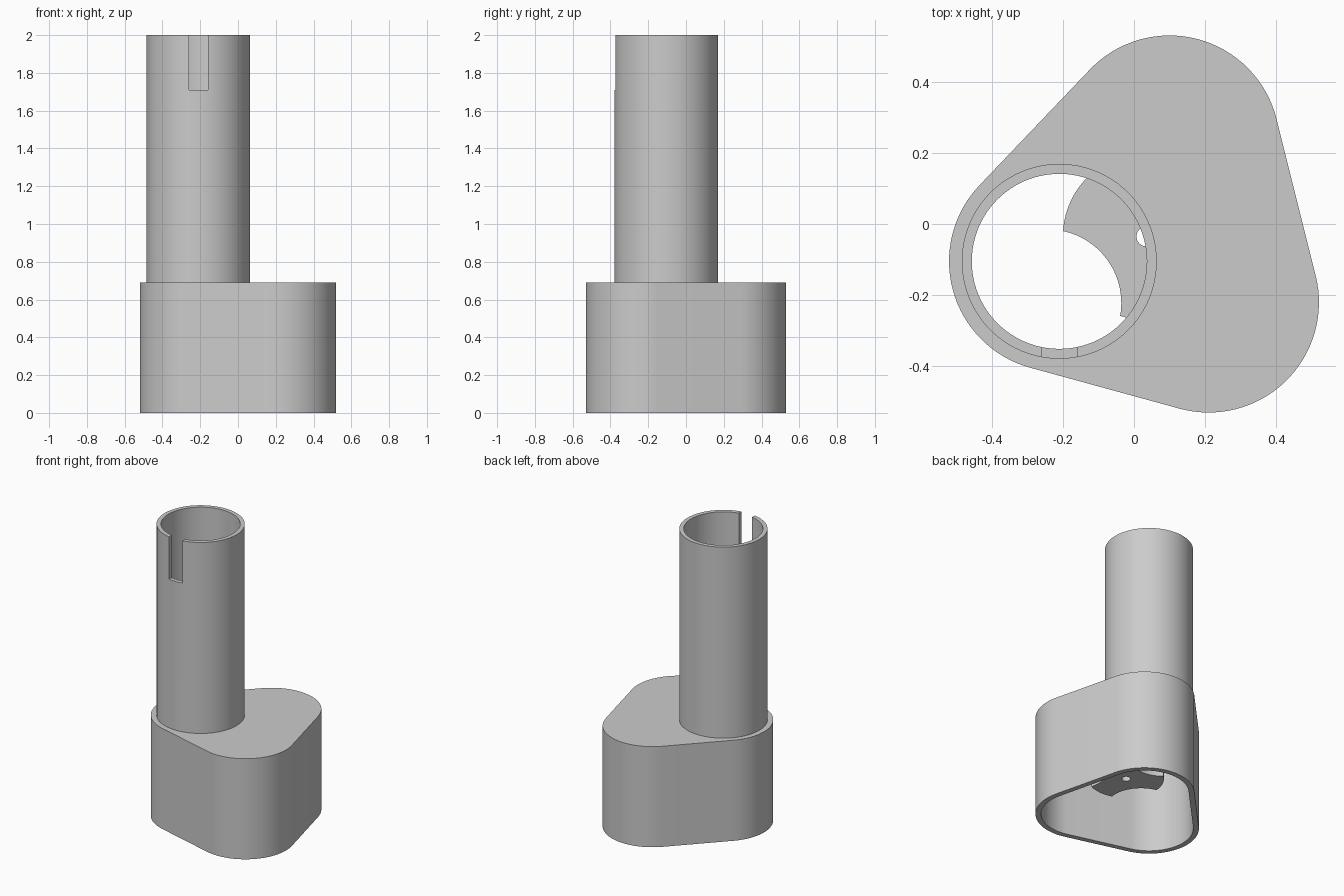
import bpy, bmesh
from math import atan2, cos, sin, pi, tau, radians
from mathutils import Vector

if "Cube" in bpy.data.objects:
    bpy.data.objects.remove(bpy.data.objects["Cube"], do_unlink=True)

grey = bpy.data.materials.new("light_grey")
grey.use_nodes = True
COLOUR = (0.6, 0.6, 0.6, 1)
grey.diffuse_color = COLOUR
grey.node_tree.nodes["Principled BSDF"].inputs["Base Color"].default_value = COLOUR

TUBE = Vector((-0.21, -0.105))
CORNERS = [TUBE, Vector((0.21, -0.22)), Vector((0.10, 0.22))]   # counter-clockwise
ROTOR = Vector((0.035, -0.035))
BASE_TOP = 0.69


def circle(centre, radius, steps=96):
    return [centre + radius * Vector((cos(tau * i / steps), sin(tau * i / steps)))
            for i in range(steps)]


def rounded_triangle(radius, steps=32):
    """Outline around three equal circles, joined by straight tangents."""
    points = []
    for i, c in enumerate(CORNERS):
        before = c - CORNERS[i - 1]
        after = CORNERS[(i + 1) % 3] - c
        start = atan2(before.y, before.x) - pi / 2
        sweep = (atan2(after.y, after.x) - pi / 2 - start) % tau
        for k in range(steps + 1):
            a = start + sweep * k / steps
            points.append(c + radius * Vector((cos(a), sin(a))))
    return points


def prism(name, outline, low, high):
    bm = bmesh.new()
    face = bm.faces.new([bm.verts.new((p.x, p.y, low)) for p in outline])
    top = bmesh.ops.extrude_face_region(bm, geom=[face])["geom"]
    bmesh.ops.translate(bm, vec=(0, 0, high - low),
                        verts=[g for g in top if isinstance(g, bmesh.types.BMVert)])
    bmesh.ops.recalc_face_normals(bm, faces=bm.faces)
    mesh = bpy.data.meshes.new(name)
    bm.to_mesh(mesh)
    bm.free()
    mesh.materials.append(grey)
    obj = bpy.data.objects.new(name, mesh)
    bpy.context.collection.objects.link(obj)
    return obj


def cut(obj, *cutters):
    bpy.context.view_layer.objects.active = obj
    for cutter in cutters:
        cutter.hide_render = True
        mod = obj.modifiers.new("cut", "BOOLEAN")
        mod.operation = "DIFFERENCE"
        mod.solver = "EXACT"
        mod.object = cutter
        bpy.ops.object.modifier_apply(modifier=mod.name)
        bpy.data.objects.remove(cutter, do_unlink=True)


# Hollow housing, open underneath, with the tube bore through its lid
housing = prism("housing", rounded_triangle(0.31), 0, BASE_TOP)
cut(housing,
    prism("cavity", rounded_triangle(0.275), -0.1, 0.655),
    prism("lid_bore", circle(TUBE, 0.246), 0.5, 0.8))

# Upright tube with a slot in the front of its rim
tube = prism("feed_tube", circle(TUBE, 0.274), BASE_TOP, 2)
slot = [Vector(p) for p in ((-0.26, -0.5), (-0.16, -0.5), (-0.16, -0.2), (-0.26, -0.2))]
cut(tube,
    prism("tube_bore", circle(TUBE, 0.246), 0.5, 2.1),
    prism("slot", slot, 1.71, 2.1))

# Inner rotor with three round pockets and a shaft hole
rotor = prism("rotor", circle(ROTOR, 0.235), 0.235, 0.645)
pockets = []
for i in range(3):
    a = radians(214 + 120 * i)
    pockets.append(prism("pocket", circle(ROTOR + 0.335 * Vector((cos(a), sin(a))), 0.207), 0.1, 0.8))
cut(rotor, *pockets, prism("shaft_hole", circle(ROTOR, 0.028, 32), 0.1, 0.8))

# Smooth round walls, sharp rims
for obj in (housing, tube, rotor):
    bpy.ops.object.select_all(action="DESELECT")
    obj.select_set(True)
    bpy.context.view_layer.objects.active = obj
    bpy.ops.object.shade_smooth_by_angle(angle=radians(30))
